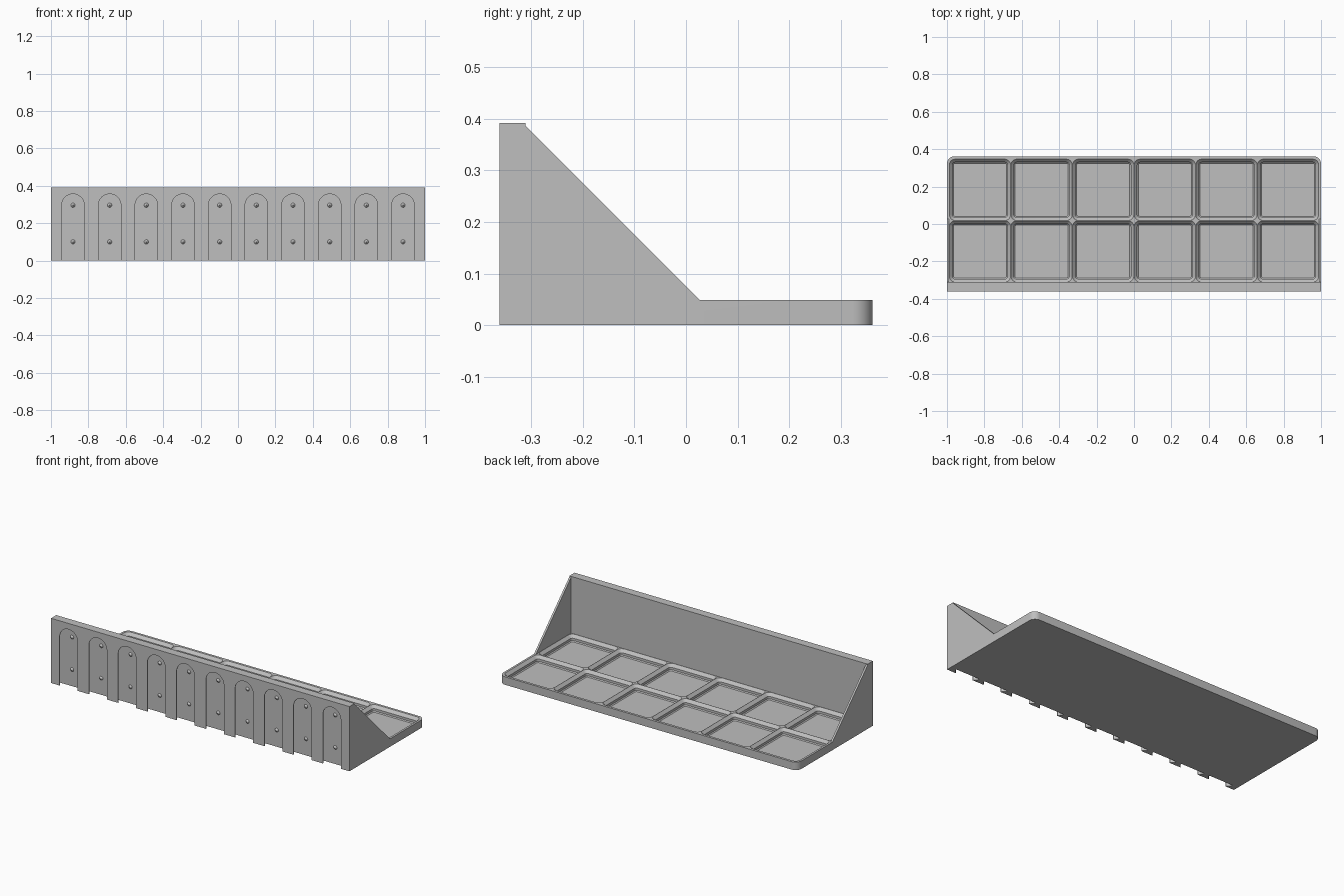
import bpy, bmesh
from math import sin, cos, pi, radians
from mathutils import Vector, Matrix

cube = bpy.data.objects.get("Cube")
if cube:
    bpy.data.objects.remove(cube, do_unlink=True)

# Dimensions in millimetres, scaled to model units when meshes are written
S = 1 / 127.5
HALF_X, HALF_Y = 127.5, 46.1
SIDE = 1.5                      # bracket thickness
WALL_Y = -39.7                  # inner face of the upright wall
TOP, DECK, FLOOR = 50, 6.15, 1.5
CELL = 42
SLOT_DEPTH, SLOT_Z = 4.15, 37.8

grey = bpy.data.materials.new("plain_grey")
grey.use_nodes = True
colour = (0.52, 0.52, 0.52, 1)
grey.diffuse_color = colour
grey.node_tree.nodes["Principled BSDF"].inputs["Base Color"].default_value = colour


def finish(bm, name):
    bmesh.ops.recalc_face_normals(bm, faces=bm.faces[:])
    bmesh.ops.scale(bm, vec=(S, S, S), verts=bm.verts[:])
    mesh = bpy.data.meshes.new(name)
    bm.to_mesh(mesh)
    bm.free()
    mesh.materials.append(grey)
    obj = bpy.data.objects.new(name, mesh)
    bpy.context.collection.objects.link(obj)
    return obj


def loft(bm, loops):
    """Closed solid through matching loops of points."""
    rings = [[bm.verts.new(p) for p in loop] for loop in loops]
    for a, b in zip(rings, rings[1:]):
        for i in range(len(a)):
            j = (i + 1) % len(a)
            bm.faces.new((a[i], a[j], b[j], b[i]))
    bm.faces.new(rings[0])
    bm.faces.new(rings[-1])


def rounded_square(cx, cy, z, half, r, steps=6):
    pts = []
    for k, (sx, sy) in enumerate([(1, 1), (-1, 1), (-1, -1), (1, -1)]):
        for i in range(steps + 1):
            a = (k + i / steps) * pi / 2
            pts.append((cx + sx * (half - r) + r * cos(a),
                        cy + sy * (half - r) + r * sin(a), z))
    return pts


def arch(cx, y, r, steps=24):
    pts = [(cx + r * cos(pi * i / steps), y, SLOT_Z + r * sin(pi * i / steps))
           for i in range(steps + 1)]
    return pts + [(cx - r, y, -5), (cx + r, y, -5)]


def cut(target, cutter):
    cutter.hide_render = True
    mod = target.modifiers.new("cut", "BOOLEAN")
    mod.operation = "DIFFERENCE"
    mod.solver = "EXACT"
    mod.object = cutter
    bpy.context.view_layer.objects.active = target
    bpy.ops.object.modifier_apply(modifier=mod.name)
    bpy.data.objects.remove(cutter, do_unlink=True)


# Shelf body: side silhouette extruded across the full width
slope = 9.6                     # y + z along the bracket's sloping edge
profile = [(-HALF_Y, 0), (-HALF_Y, TOP), (WALL_Y, TOP), (WALL_Y, slope - WALL_Y),
           (slope - DECK, DECK), (HALF_Y, DECK), (HALF_Y, 0)]
bm = bmesh.new()
loft(bm, [[(x, y, z) for y, z in profile] for x in (-HALF_X, HALF_X)])
corners = [e for e in bm.edges
           if all(v.co.y > HALF_Y - 0.01 for v in e.verts)
           and abs(e.verts[0].co.z - e.verts[1].co.z) > 1]
bmesh.ops.bevel(bm, geom=corners, offset=5, segments=8, profile=0.5,
                affect="EDGES")
body = finish(bm, "shelf_body")

# Open space between the two thin side brackets
bm = bmesh.new()
inner = HALF_X - SIDE
loft(bm, [[(x, WALL_Y, DECK), (x, WALL_Y, 80), (x, 20, 80), (x, 20, DECK)]
          for x in (-inner, inner)])
cut(body, finish(bm, "bracket_gap_cutter"))

# Two rows of six stepped pockets: chamfer, straight wall, small chamfer
bm = bmesh.new()
half = CELL / 2 - 0.1
steps = [(DECK + 2, 0, 4), (DECK, 0, 4), (DECK - 2.15, 2.1, 1.9),
         (FLOOR + 0.7, 2.1, 1.9), (FLOOR, 2.8, 1.2)]
for row in range(2):
    for col in range(6):
        cx = (col - 2.5) * CELL
        cy = WALL_Y + (row + 0.5) * CELL
        loft(bm, [rounded_square(cx, cy, z, half - inset, r)
                  for z, inset, r in steps])
cut(body, finish(bm, "pocket_cutter"))

# Ten undercut mounting slots, open at the bottom edge
slot_x = [(i - 4.5) * 25 for i in range(10)]
bm = bmesh.new()
for cx in slot_x:
    loft(bm, [arch(cx, -HALF_Y + d, r) for d, r in
              [(-1, 7.65), (0.44, 7.65), (2.94, 10.15), (SLOT_DEPTH, 10.15)]])
cut(body, finish(bm, "slot_cutter"))

# Small cone bumps on the slot floors
bm = bmesh.new()
for cx in slot_x:
    for z in (SLOT_Z, SLOT_Z - 25):
        place = (Matrix.Translation(Vector((cx, -HALF_Y + SLOT_DEPTH - 0.75, z)))
                 @ Matrix.Rotation(radians(90), 4, "X"))
        bmesh.ops.create_cone(bm, cap_ends=True, segments=24, radius1=1.5,
                              radius2=0.05, depth=1.5, matrix=place)
bumps = finish(bm, "slot_bumps")

# Smooth the curved areas, keep the edges crisp
for obj in (body, bumps):
    bpy.ops.object.select_all(action="DESELECT")
    obj.select_set(True)
    bpy.context.view_layer.objects.active = obj
    bpy.ops.object.shade_smooth_by_angle(angle=radians(30))
